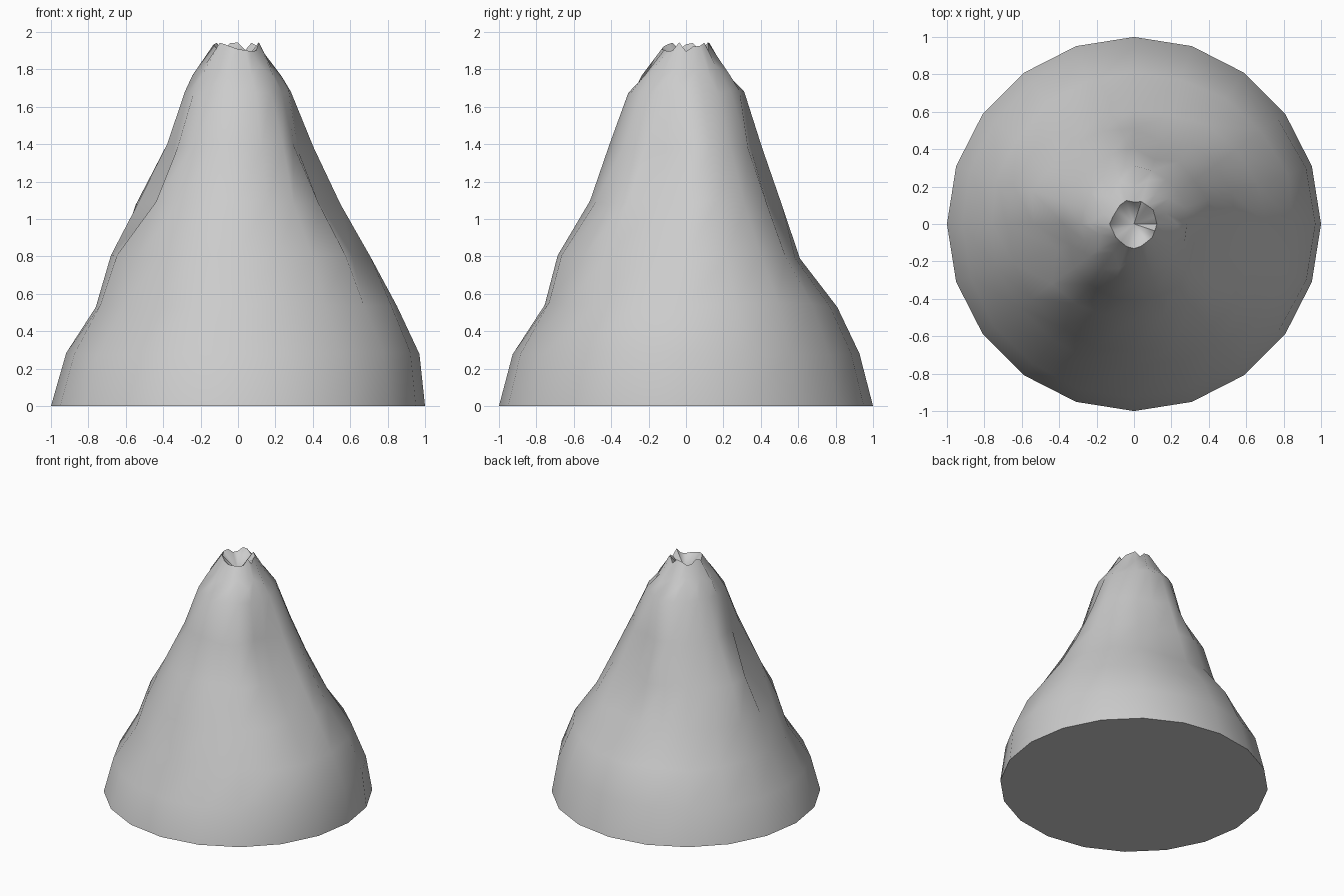
import bpy, bmesh, math, random

if "Cube" in bpy.data.objects:
    bpy.data.objects.remove(bpy.data.objects["Cube"])

random.seed(4)
SIDES = 20

# Mountain levels: z, then radius towards +x, +y, -x, -y, then roughness
LEVELS = [
    (0.00, 1.00, 1.00, 1.00, 1.00, 0.0),
    (0.28, 0.97, 0.93, 0.92, 0.93, 0.006),
    (0.54, 0.86, 0.81, 0.765, 0.765, 0.01),
    (0.80, 0.715, 0.615, 0.67, 0.69, 0.012),
    (1.09, 0.54, 0.52, 0.55, 0.505, 0.01),
    (1.39, 0.41, 0.40, 0.38, 0.415, 0.01),
    (1.68, 0.285, 0.305, 0.28, 0.305, 0.006),
]

# Gullies and ledges: (level, side) -> radius change
DENTS = {
    (4, 11): -0.12, (5, 11): -0.03, (4, 10): -0.02, (4, 9): 0.02,
    (5, 19): -0.08, (4, 19): -0.09, (5, 18): -0.05, (3, 19): -0.07,
    (5, 4): -0.04, (4, 4): -0.07, (3, 17): -0.03, (5, 7): -0.03,
}


def radius_at(radii, a):
    """Blend the four side radii smoothly around the cone."""
    c, s = math.cos(a), math.sin(a)
    rx = radii[0] if c > 0 else radii[2]
    ry = radii[1] if s > 0 else radii[3]
    return rx * c * c + ry * s * s


def add_ring(bm, fn):
    ring = []
    for i in range(SIDES):
        a = 2 * math.pi * i / SIDES
        r, z = fn(i, a)
        ring.append(bm.verts.new((r * math.cos(a), r * math.sin(a), z)))
    return ring


bm = bmesh.new()
rings = []

# Rough slopes
for k, (z, *radii, rough) in enumerate(LEVELS):
    rings.append(add_ring(bm, lambda i, a: (
        radius_at(radii, a) + DENTS.get((k, i), 0) + random.uniform(-rough, rough),
        z + random.uniform(-1.5, 1.5) * rough)))

# Jagged shoulder and torn rim
rings.append(add_ring(bm, lambda i, a: (
    0.215 + (0.025 if i % 2 == 0 else -0.03) + random.uniform(-0.012, 0.012),
    1.79 + (-0.03 if i % 2 == 0 else 0.02) + random.uniform(-0.015, 0.015))))
rings.append(add_ring(bm, lambda i, a: (
    0.122 + random.uniform(-0.006, 0.01), 1.92 + random.uniform(-0.025, 0.025))))

for lo, hi in zip(rings, rings[1:]):
    for i in range(SIDES):
        j = (i + 1) % SIDES
        bm.faces.new((lo[i], lo[j], hi[j], hi[i]))

# Crater funnel and flat base
centre = bm.verts.new((0, 0, 1.80))
for i in range(SIDES):
    bm.faces.new((rings[-1][i], rings[-1][(i + 1) % SIDES], centre))
bm.faces.new(list(reversed(rings[0])))

bmesh.ops.recalc_face_normals(bm, faces=bm.faces)
mesh = bpy.data.meshes.new("volcano")
bm.to_mesh(mesh)
bm.free()
volcano = bpy.data.objects.new("volcano", mesh)
bpy.context.collection.objects.link(volcano)

bpy.context.view_layer.objects.active = volcano
volcano.select_set(True)
bpy.ops.object.shade_smooth_by_angle(angle=math.radians(60))
